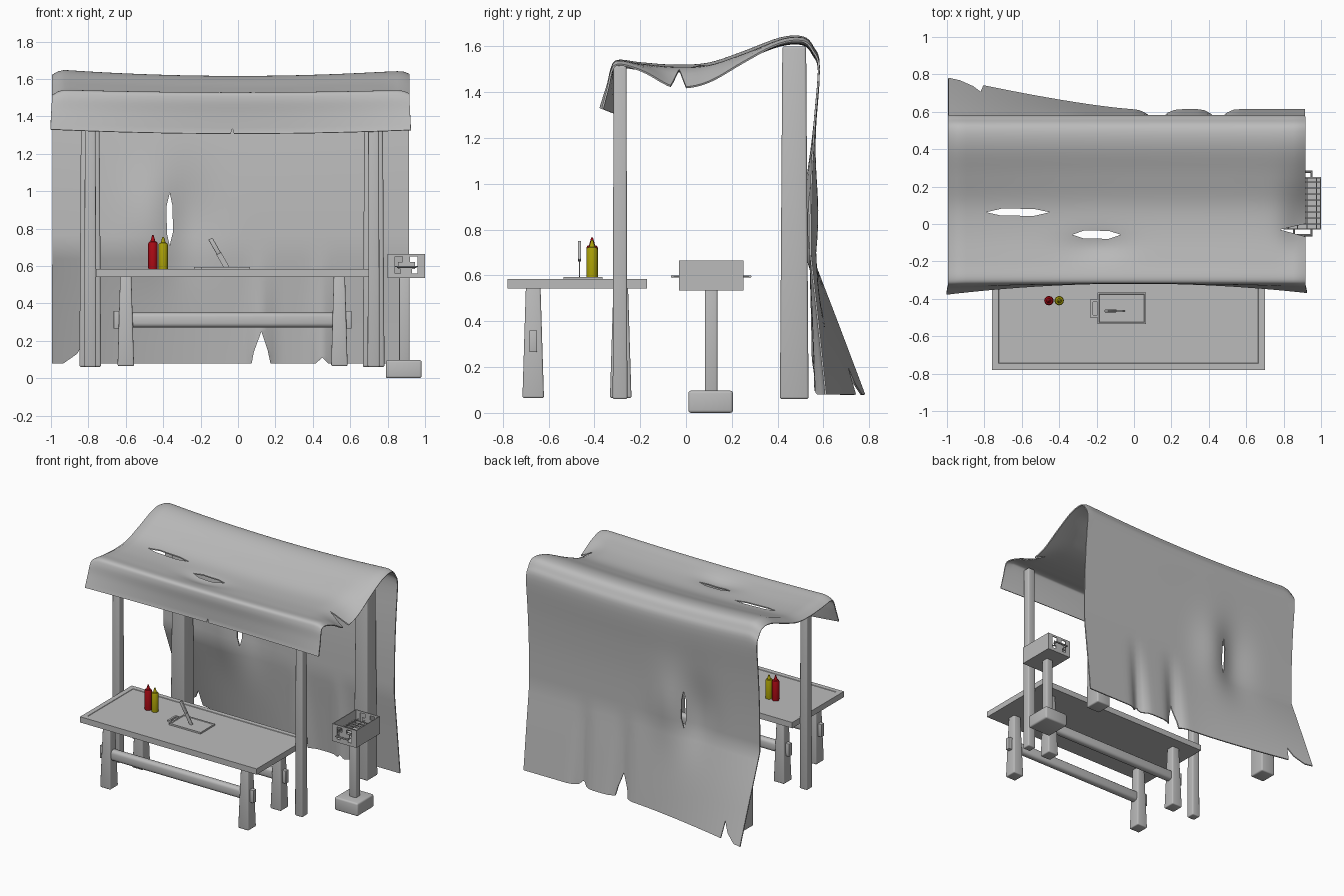
import bpy, bmesh, math
from mathutils import Vector, Matrix

cube = bpy.data.objects.get("Cube")
if cube:
    bpy.data.objects.remove(cube, do_unlink=True)


def material(name, rgb):
    m = bpy.data.materials.new(name)
    m.use_nodes = True
    m.diffuse_color = (*rgb, 1)
    m.node_tree.nodes["Principled BSDF"].inputs["Base Color"].default_value = (*rgb, 1)
    return m


GREY = material("plain_grey", (0.5, 0.5, 0.5))
RED = material("sauce_red", (0.4, 0.003, 0.007))
YELLOW = material("sauce_yellow", (0.4, 0.35, 0.002))


def finish(name, bm, mat=GREY, smooth=False):
    bmesh.ops.recalc_face_normals(bm, faces=bm.faces)
    me = bpy.data.meshes.new(name)
    bm.to_mesh(me)
    bm.free()
    ob = bpy.data.objects.new(name, me)
    me.materials.append(mat)
    bpy.context.collection.objects.link(ob)
    if smooth:
        activate(ob)
        bpy.ops.object.shade_smooth_by_angle(angle=math.radians(40))
    return ob


def activate(ob):
    bpy.ops.object.select_all(action='DESELECT')
    ob.select_set(True)
    bpy.context.view_layer.objects.active = ob


def box(name, lo, hi, bevel=0, inset=0, top=1, tilt=0):
    """Box between two corners; top scales the upper face, inset sinks a panel in it."""
    lo, hi = Vector(lo), Vector(hi)
    mid, size = (lo + hi) / 2, hi - lo
    bm = bmesh.new()
    bmesh.ops.create_cube(bm, size=1)
    for v in bm.verts:
        if v.co.z > 0:
            v.co.x *= top
            v.co.y *= top
        v.co = Vector(a * b for a, b in zip(v.co, size))
    if bevel:
        bmesh.ops.bevel(bm, geom=bm.edges[:], offset=bevel, segments=3, profile=.5, affect='EDGES')
    if inset:
        face = max(bm.faces, key=lambda f: f.calc_center_median().z)
        bmesh.ops.inset_individual(bm, faces=[face], thickness=inset)
        bmesh.ops.inset_individual(bm, faces=[face], thickness=0.003, depth=-0.003)
    bmesh.ops.transform(bm, verts=bm.verts,
                        matrix=Matrix.Translation(mid) @ Matrix.Rotation(tilt, 4, 'Y'))
    return finish(name, bm, smooth=bevel > 0)


def rod(name, p, q, r):
    p, q = Vector(p), Vector(q)
    bm = bmesh.new()
    bmesh.ops.create_cone(bm, cap_ends=True, segments=8, radius1=r, radius2=r, depth=(q - p).length)
    turn = (q - p).to_track_quat('Z', 'Y').to_matrix().to_4x4()
    bmesh.ops.transform(bm, verts=bm.verts, matrix=Matrix.Translation((p + q) / 2) @ turn)
    return finish(name, bm, smooth=True)


def prism(bm, pts, axis, lo, hi):
    """Add a straight prism along y or z to a cutter mesh."""
    put = (lambda a, b, d: (a, d, b)) if axis == 'Y' else (lambda a, b, d: (a, b, d))
    rings = [[bm.verts.new(put(a, b, d)) for a, b in pts] for d in (lo, hi)]
    bm.faces.new(rings[0])
    bm.faces.new(rings[1])
    for i in range(len(pts)):
        j = (i + 1) % len(pts)
        bm.faces.new((rings[0][i], rings[0][j], rings[1][j], rings[1][i]))


def lens(cx, cy, a, b):
    shape = ((-1, 0), (-.55, -.8), (.5, -.9), (1, 0), (.5, .8), (-.5, .9))
    return [(cx + a * u, cy + b * v) for u, v in shape]


def cut(ob, bm):
    cutter = finish("cutter", bm)
    cutter.hide_render = True
    activate(ob)
    mod = ob.modifiers.new("cut", 'BOOLEAN')
    mod.object = cutter
    mod.solver = 'EXACT'
    bpy.ops.object.modifier_apply(modifier=mod.name)
    bpy.data.objects.remove(cutter, do_unlink=True)


def solidify(ob, thickness, offset):
    activate(ob)
    mod = ob.modifiers.new("thickness", 'SOLIDIFY')
    mod.thickness, mod.offset = thickness, offset
    bpy.ops.object.modifier_apply(modifier=mod.name)


# Cloth canopy: a draped profile swept across x
PROFILE = [Vector(p) for p in (
    (-.375, 1.33), (-.345, 1.43), (-.325, 1.51), (-.295, 1.54), (-.2, 1.53), (-.05, 1.52),
    (.1, 1.53), (.25, 1.58), (.41, 1.64), (.51, 1.645), (.555, 1.6), (.58, 1.52),
    (.56, 1.25), (.547, 1.0), (.543, .7), (.547, .4), (.55, .08))]


def smooth_path(pts, n):
    out = []
    for i in range(len(pts) - 1):
        a, b, c, d = (pts[min(max(i + k, 0), len(pts) - 1)] for k in (-1, 0, 1, 2))
        for k in range(n):
            t = k / n
            out.append(b + (c - a) * t / 2 + (2 * a - 5 * b + 4 * c - d) * t * t / 2
                       + (3 * b - a - 3 * c + d) * t ** 3 / 2)
    return out + [pts[-1]]


def bump(d, width):
    return math.exp(-(d / width) ** 2)


def drape(x, y, z):
    bow = 1 - x * x
    high = min(max((z - .9) / .5, 0), 1)
    sag = .015 + .022 * min(max((y + .3) / .6, 0), 1)
    hem = max(0, -.92 - x, x - .86) / .07            # side hems droop on the roof
    drop = min(max((1.54 - z) / .2, 0), 1)
    if y < -.28:                                     # valance hangs straighter mid-span
        y += .06 * bow * drop
        x *= 1 + .01 * drop
        sag += .012 * drop
        hem *= 1 - drop
    if y > .5:                                       # back sheet flares out at one corner
        low = max((.7 - z) / .62, 0)
        flat = 1 - .9 * bump(x - .12, .06) - .8 * bump(x - .45, .05)
        y += (.06 * flat + .17 * max(-x, 0) ** 1.3) * low
        dx, dz = x + .365, z - .85
        y += .4 * dx * math.exp(-dx * dx / .03 - dz * dz / .07)
        hem *= 1 - drop
    z -= sag * bow * high + .028 * hem * hem * high
    if abs(y) < .5 and z > 1.35:                     # cloth sinks around the tears
        z -= .08 * bump(x - .91, .1) * bump(y + .03, .27 if y > -.03 else .13)
        z -= .025 * bump(x + .2, .16) * bump(y + .12, .07)
    return x, y, z


bm = bmesh.new()
COLS = 60
grid = [[bm.verts.new(drape(-.993 + 1.908 * i / COLS, *p)) for i in range(COLS + 1)]
        for p in smooth_path(PROFILE, 5)]
for r0, r1 in zip(grid, grid[1:]):
    for i in range(COLS):
        bm.faces.new((r0[i], r0[i + 1], r1[i + 1], r1[i]))
cloth = finish("cloth_canopy", bm)
solidify(cloth, .008, 0)

# Tears in the cloth
bm = bmesh.new()
prism(bm, lens(-.2, -.057, .13, .025), 'Z', 1.3, 1.8)
prism(bm, lens(-.62, .063, .17, .022), 'Z', 1.3, 1.8)
prism(bm, [(.78, -.03), (1, .02), (1, -.09)], 'Z', 1.3, 1.8)
prism(bm, [(-.365 + b, .85 + a) for a, b in lens(0, 0, .14, .019)], 'Y', .4, .9)
prism(bm, [(-.03, 1.335), (-.06, 1.24), (0, 1.24)], 'Y', -.5, -.2)
prism(bm, [(-.82, .2), (-.86, .13), (-.99, .04), (-.8, .04)], 'Y', .4, 1)
for x, top, w in ((.125, .25, .075), (.45, .11, .1)):
    prism(bm, [(x, top), (x - w * .55, top * .55), (x - w, -.05),
               (x + w, -.05), (x + w * .45, top * .6)], 'Y', .4, 1)
cut(cloth, bm)
activate(cloth)
bpy.ops.object.shade_smooth_by_angle(angle=math.radians(40))

# Canopy posts
for side, x in (("right", -.79), ("left", .725)):
    box(f"front_post_{side}", (x - .032, -.32, .06), (x + .032, -.256, 1.515), top=.88, bevel=.008)
    box(f"back_post_{side}", (x - .058, .41, .06), (x + .058, .535, 1.6), top=.83, bevel=.01)

# Table with legs and stretchers
box("table_top", (-.76, -.78, .542), (.7, -.17, .585), inset=.05)
for y, row in ((-.667, "front"), (-.285, "back")):
    for side, x in (("right", -.6), ("left", .542)):
        box(f"{row}_leg_{side}", (x - .044, y - .047, .065), (x + .044, y + .047, .55),
            top=.68, bevel=.008)
        out = math.copysign(.042, x)
        box(f"{row}_peg_{side}", (x + out - .023, y - .017, .265), (x + out + .023, y + .017, .36), bevel=.003)
    box(f"{row}_stretcher", (-.6, y - .028, .272), (.542, y + .028, .35), bevel=.022)

# Sauce bottles
PROFILE_BOTTLE = ((0, 0), (.024, 0), (.025, .01), (.025, .137), (.021, .145),
                  (.013, .148), (.011, .156), (.004, .18), (0, .18))
for name, x, h, mat in (("ketchup_bottle", -.455, 1.02, RED), ("mustard_bottle", -.4, .97, YELLOW)):
    bm = bmesh.new()
    line = [bm.verts.new((x + r, -.41, .581 + z * h)) for r, z in PROFILE_BOTTLE]
    edges = [bm.edges.new(e) for e in zip(line, line[1:])]
    bmesh.ops.spin(bm, geom=line + edges, cent=(x, -.41, 0), axis=(0, 0, 1),
                   angle=math.tau, steps=16)
    bmesh.ops.remove_doubles(bm, verts=bm.verts, dist=.0005)
    finish(name, bm, mat, smooth=True)

# Cutting board with loop handle, and a knife stuck in it
box("cutting_board", (-.195, -.535, .581), (.065, -.365, .594), inset=.012)
box("board_handle_bar", (-.235, -.5, .581), (-.22, -.405, .594))
for y in (-.5, -.418):
    box("board_handle_arm", (-.222, y, .581), (-.194, y + .013, .594))
box("knife_blade", (-.096, -.467, .585), (-.068, -.463, .675), tilt=-.517)
box("knife_handle", (-.137, -.472, .66), (-.113, -.458, .752), tilt=-.517, bevel=.003)

# Grill: foot, pole, open firebox with cut vents, grate and handles
box("grill_foot", (.79, .01, 0), (.982, .205, .097), bevel=.012)
box("grill_pole", (.862, .082, .09), (.918, .137, .54), bevel=.008)
bm = bmesh.new()
bmesh.ops.create_cube(bm, size=1)
for v in bm.verts:
    v.co = Vector((.9 + v.co.x * .2, .11 + v.co.y * .28, .6 + v.co.z * .13))
bmesh.ops.delete(bm, geom=[max(bm.faces, key=lambda f: f.calc_center_median().z)], context='FACES')
firebox = finish("grill_firebox", bm)
solidify(firebox, .008, -1)
bm = bmesh.new()
VENT = ((-.06, .56), (-.03, .56), (-.03, .585), (-.045, .585),
        (-.045, .62), (-.02, .62), (-.02, .65), (-.06, .65))
for s in (-1, 1):
    prism(bm, [(.9 + s * a, b) for a, b in VENT], 'Y', -.2, .4)
cut(firebox, bm)
for i in range(4):
    rod("grate_long_bar", (.825 + i * .05, -.025, .6), (.825 + i * .05, .245, .6), .003)
for i in range(8):
    rod("grate_cross_bar", (.805, i * .032, .597), (.995, i * .032, .597), .003)
for side, y, out in (("front", -.03, -.06), ("back", .25, .28)):
    rod(f"{side}_handle_grip", (.85, out, .595), (.955, out, .595), .006)
    for x in (.855, .95):
        rod(f"{side}_handle_arm", (x, y, .595), (x, out, .595), .005)
